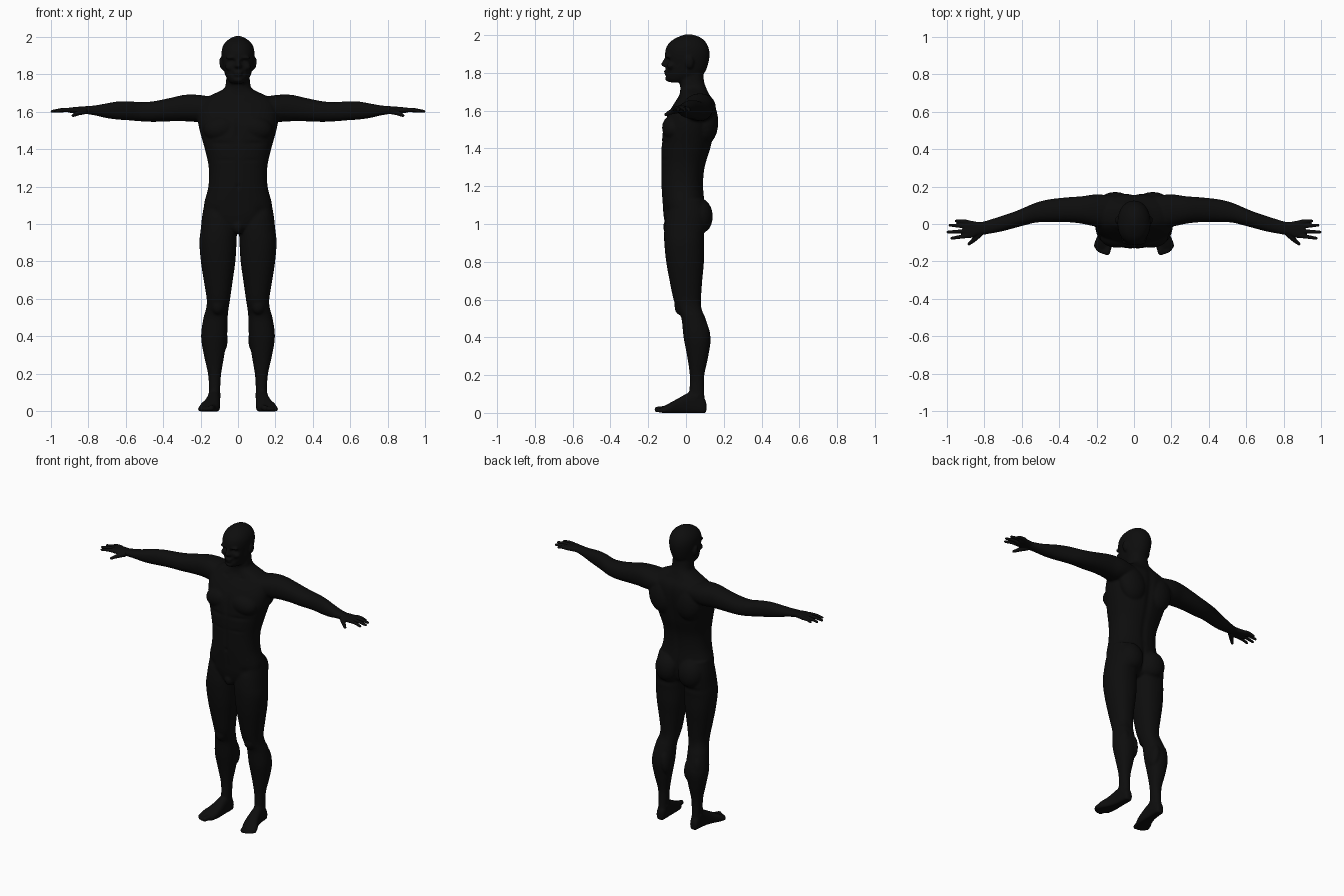
import bpy, bmesh, math
from mathutils import Vector, Matrix

skin = bpy.data.materials.new("near_black_skin")
skin.diffuse_color = (0.004, 0.004, 0.004, 1)
AXES = {'x': lambda t, a, b: (t, a, b), 'y': lambda t, a, b: (a, t, b), 'z': lambda t, a, b: (a, b, t)}


def catmull(p0, p1, p2, p3, u):
    return [0.5 * (2 * b + (c - a) * u + (2 * a - 5 * b + 4 * c - d) * u * u + (3 * b - a - 3 * c + d) * u ** 3)
            for a, b, c, d in zip(p0, p1, p2, p3)]


def loft(bm, axis, rows, power=2.2, sides=32, steps=4, mirror=False):
    """Closed loft through rows of (position, a_min, a_max, b_min, b_max)."""
    path = []
    for i in range(len(rows) - 1):
        p = [rows[max(i - 1, 0)], rows[i], rows[i + 1], rows[min(i + 2, len(rows) - 1)]]
        path += [catmull(*p, k / steps) for k in range(steps)]
    path.append(rows[-1])
    for s in ((1, -1) if mirror else (1,)):
        rings = []
        for t, a0, a1, b0, b1 in path:
            ring = []
            for k in range(sides):
                w = 2 * math.pi * k / sides
                c, n = math.cos(w), math.sin(w)
                c, n = [math.copysign(abs(q) ** (2 / power), q) for q in (c, n)]
                x, y, z = AXES[axis](t, (a0 + a1 + (a1 - a0) * c) / 2, (b0 + b1 + (b1 - b0) * n) / 2)
                ring.append(bm.verts.new((x * s, y, max(z, 0.0))))
            rings.append(ring)
        for r, q in zip(rings, rings[1:]):
            for k in range(sides):
                j = (k + 1) % sides
                bm.faces.new((r[k], r[j], q[j], q[k]))
        bm.faces.new(rings[0][::-1])
        bm.faces.new(rings[-1])


def ball(bm, centre, radii, tilt=0.0, mirror=True):
    """Ellipsoid, tilted about the front-back axis."""
    for s in ((1, -1) if mirror else (1,)):
        m = (Matrix.Translation((centre[0] * s, centre[1], centre[2])) @ Matrix.Rotation(tilt * s, 4, 'Y')
             @ Matrix.Diagonal((*radii, 1)))
        bmesh.ops.create_icosphere(bm, subdivisions=3, radius=1, matrix=m)


def digit(bm, points, r0, r1):
    """Tapered finger or toe made of closely spaced balls along a path."""
    pts = [Vector(p) for p in points]
    n = 9 * (len(pts) - 1)
    for k in range(n + 1):
        i = min(k // 9, len(pts) - 2)
        r = r0 + (r1 - r0) * k / n
        ball(bm, pts[i].lerp(pts[i + 1], (k - 9 * i) / 9), (r, r, r))


def fuse(name, bm, voxel, smooth, dents=()):
    """Merge overlapping solids into one skin, then press soft hollows into it."""
    bmesh.ops.recalc_face_normals(bm, faces=bm.faces)
    mesh = bpy.data.meshes.new(name)
    bm.to_mesh(mesh)
    bm.free()
    obj = bpy.data.objects.new(name, mesh)
    bpy.context.collection.objects.link(obj)
    rm = obj.modifiers.new("fuse", 'REMESH')
    rm.mode, rm.voxel_size = 'VOXEL', voxel
    sm = obj.modifiers.new("soften", 'SMOOTH')
    sm.factor, sm.iterations = 0.5, smooth
    bpy.context.view_layer.update()
    mesh = bpy.data.meshes.new_from_object(obj.evaluated_get(bpy.context.evaluated_depsgraph_get()))
    obj.modifiers.clear()
    obj.data = mesh
    normals = [v.normal.copy() for v in mesh.vertices]
    for (cx, cy, cz), (rx, ry, rz), depth in dents:
        for v, nrm in zip(mesh.vertices, normals):
            dz = (v.co.z - cz) / rz
            if abs(dz) < 2.5:
                d = ((abs(v.co.x) - cx) / rx) ** 2 + ((v.co.y - cy) / ry) ** 2 + dz * dz
                if d < 6:
                    v.co -= nrm * depth * math.exp(-d)
    mesh.materials.clear()
    mesh.materials.append(skin)
    bpy.context.view_layer.objects.active = obj
    obj.select_set(True)
    bpy.ops.object.shade_smooth()
    obj.select_set(False)


body = bmesh.new()
# torso and neck: z, half width, front, back
torso = [(0.95, .045, -.085, .05), (0.98, .10, -.105, .08), (1.04, .17, -.118, .10), (1.1, .182, -.123, .10),
         (1.2, .158, -.13, .092), (1.3, .156, -.13, .10), (1.4, .177, -.13, .13), (1.5, .205, -.122, .152),
         (1.56, .215, -.105, .16), (1.61, .215, -.08, .16), (1.65, .20, -.055, .15), (1.685, .15, -.035, .125),
         (1.72, .078, -.03, .108), (1.76, .064, -.035, .095), (1.85, .06, -.03, .09)]
loft(body, 'z', [(z, -w, w, f, b) for z, w, f, b in torso], 2.3, 40)
# chest, shoulder blades, trapezius, shoulders, buttocks
ball(body, (.09, -.065, 1.51), (.095, .062, .068), 0.15)
ball(body, (.10, .105, 1.54), (.095, .066, .12), 0.2)
ball(body, (.07, .085, 1.67), (.10, .035, .03), 0.35)
ball(body, (.25, .075, 1.625), (.085, .075, .066), 0.1)
ball(body, (.085, .065, 1.04), (.085, .077, .10))
ball(body, (0, -.088, .985), (.03, .034, .04), mirror=False)
# legs: z, inner, outer, front, back
loft(body, 'z', [(1.13, .02, .175, -.09, .09), (1.05, .008, .19, -.105, .11), (.97, .006, .199, -.115, .105),
                 (.9, .008, .206, -.115, .096), (.8, .014, .198, -.105, .095), (.7, .028, .183, -.087, .086),
                 (.6, .042, .167, -.066, .08), (.55, .05, .17, -.047, .088), (.5, .055, .184, -.024, .104),
                 (.4, .058, .197, -.013, .13), (.3, .073, .182, .006, .118), (.2, .09, .16, .02, .097),
                 (.12, .095, .155, .018, .096), (.06, .095, .157, .01, .1)], mirror=True)
# kneecaps, calf bellies, ankle bones
ball(body, (.108, -.028, .565), (.037, .033, .048))
ball(body, (.09, .08, .40), (.034, .05, .085), 0.1)
ball(body, (.152, .075, .42), (.036, .048, .085), -0.1)
ball(body, (.126, .058, .085), (.037, .017, .018))
# feet: y, inner, outer, sole, instep
loft(body, 'y', [(.108, .112, .142, .01, .05), (.098, .1, .152, -.012, .075), (.06, .095, .158, -.014, .12),
                 (.01, .095, .166, -.012, .105), (-.04, .095, .182, -.012, .078), (-.085, .1, .205, -.012, .053),
                 (-.115, .112, .208, -.01, .037), (-.128, .125, .2, -.004, .03)], 2.5, mirror=True)
for x0, x1, tip, r in ((.128, .143, -.152, .018), (.15, .164, -.152, .0125), (.168, .181, -.145, .0125),
                       (.183, .195, -.133, .012), (.195, .206, -.116, .0115)):
    digit(body, [(x0, -.09, .022), (x1, tip, r)], r, r * .9)
# arms: x, front, back, bottom, top
loft(body, 'x', [(.10, -.03, .15, 1.56, 1.67), (.2, -.015, .158, 1.545, 1.688), (.28, .002, .148, 1.548, 1.69),
                 (.36, .01, .142, 1.548, 1.673), (.45, .01, .132, 1.545, 1.655), (.52, .008, .115, 1.548, 1.65),
                 (.58, -.006, .09, 1.553, 1.655), (.64, -.022, .065, 1.557, 1.654), (.7, -.038, .045, 1.565, 1.644),
                 (.76, -.05, .026, 1.579, 1.633), (.81, -.058, .012, 1.587, 1.629), (.84, -.058, .01, 1.592, 1.626)],
     mirror=True)
# head: z, half width, face, back
head = [(1.75, .035, -.088, .03), (1.765, .052, -.103, .06), (1.8, .07, -.105, .098), (1.85, .081, -.106, .118),
        (1.9, .088, -.111, .125), (1.94, .084, -.102, .117), (1.97, .067, -.077, .098), (1.99, .042, -.042, .072),
        (2.003, .014, -.008, .035)]
loft(body, 'z', [(z, -w, w, f, b) for z, w, f, b in head], 2.1, 40)
# ears, brow, cheeks, nose, lips, chin
ball(body, (.088, .02, 1.855), (.011, .022, .034), 0.15)
ball(body, (.033, -.095, 1.887), (.032, .016, .01))
ball(body, (.045, -.078, 1.838), (.024, .022, .02))
digit(body, [(0, -.103, 1.88), (0, -.119, 1.845)], .009, .013)
ball(body, (.011, -.11, 1.842), (.01, .011, .009))
ball(body, (0, -.103, 1.808), (.026, .015, .006), mirror=False)
ball(body, (0, -.102, 1.796), (.022, .015, .006), mirror=False)
ball(body, (0, -.095, 1.769), (.026, .016, .014), mirror=False)
# soft hollows: eyes, mouth corners, breastbone, spine, navel, ribs, buttock cleft, knee backs
hollows = [((.033, -.1, 1.868), (.018, .03, .011), .012), ((.03, -.1, 1.802), (.01, .03, .012), .003),
           ((0, -.12, 1.5), (.014, .06, .06), .008), ((0, -.13, 1.27), (.01, .05, .12), .004),
           ((0, -.13, 1.2), (.01, .04, .012), .006), ((0, .15, 1.5), (.022, .06, .16), .009),
           ((0, .10, 1.25), (.02, .05, .12), .006), ((0, .12, 1.03), (.012, .06, .08), .014),
           ((.09, -.12, 1.43), (.07, .04, .012), .005), ((.07, -.12, 1.34), (.05, .04, .01), .003),
           ((.1, .08, .945), (.06, .05, .018), .008), ((.11, .09, .55), (.03, .03, .04), .005),
           ((.12, -.1, 1.07), (.03, .05, .025), .005), ((.06, -.03, 1.665), (.02, .03, .01), .004)]
fuse("body", body, .0068, 4, hollows)

# hands: palm, four fingers, thumb
hands = bmesh.new()
loft(hands, 'x', [(.79, -.05, .008, 1.589, 1.626), (.83, -.058, .01, 1.591, 1.627), (.86, -.072, .016, 1.591, 1.625),
                  (.89, -.075, .02, 1.592, 1.622), (.91, -.07, .018, 1.597, 1.618)], 2.5, mirror=True)
for y0, y1, tip in ((.011, .016, .948), (-.013, -.006, .982), (-.038, -.043, .992), (-.063, -.076, .972)):
    digit(hands, [(.89, y0, 1.609), (.89 + (tip - .89) * .5, (y0 + y1) / 2, 1.609), (tip, y1, 1.601)], .0125, .0085)
digit(hands, [(.82, -.05, 1.602), (.853, -.083, 1.592), (.88, -.106, 1.579)], .017, .009)
fuse("hands", hands, .0042, 3)
